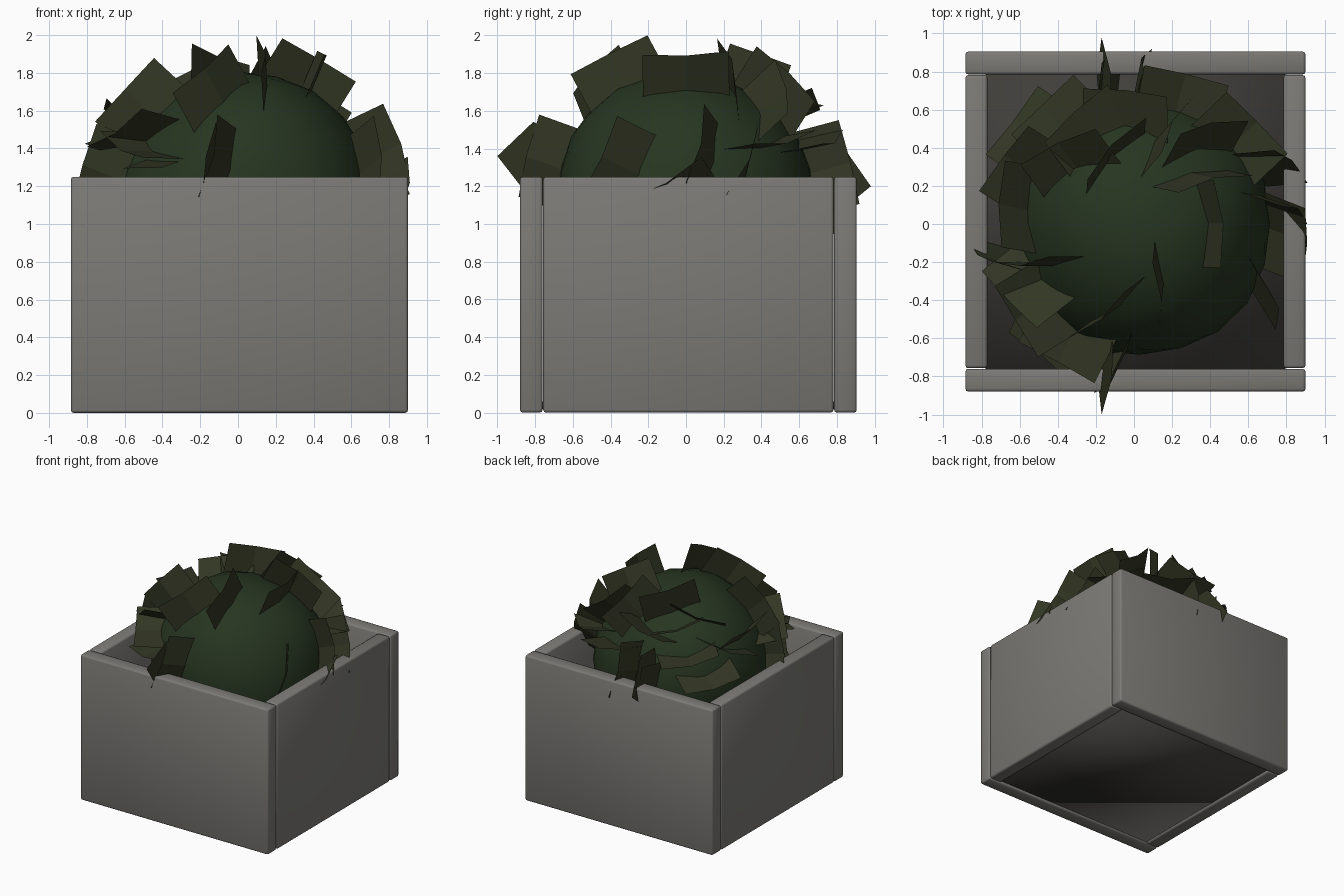
import bpy, bmesh
from math import radians, sin, cos
from mathutils import Vector

if "Cube" in bpy.data.objects:
    bpy.data.objects.remove(bpy.data.objects["Cube"])


def material(name, color):
    m = bpy.data.materials.new(name)
    m.diffuse_color = (*color, 1)
    m.use_nodes = True
    m.node_tree.nodes["Principled BSDF"].inputs["Base Color"].default_value = m.diffuse_color
    return m


def finish(name, bm, mat=None):
    me = bpy.data.meshes.new(name)
    bm.to_mesh(me)
    bm.free()
    ob = bpy.data.objects.new(name, me)
    bpy.context.collection.objects.link(ob)
    if mat:
        me.materials.append(mat)
    return ob


STONE = material("stone", (0.2, 0.195, 0.18))
SOIL = material("soil", (0.055, 0.052, 0.047))


def panel(name, x0, x1, y0, y1, z0, z1, bevel, mat=STONE):
    bm = bmesh.new()
    bmesh.ops.create_cube(bm, size=1)
    for v in bm.verts:
        v.co = Vector((x1 if v.co.x > 0 else x0,
                       y1 if v.co.y > 0 else y0,
                       z1 if v.co.z > 0 else z0))
    if bevel:
        bmesh.ops.bevel(bm, geom=bm.edges[:], offset=bevel, segments=2,
                        profile=0.5, affect='EDGES')
    for f in bm.faces:
        f.smooth = True
    return finish(name, bm, mat)


# Planter: front and back boards run full width, side boards sit between
panel("front_board", -0.885, 0.90, -0.88, -0.76, 0, 1.25, 0.015)
panel("back_board", -0.885, 0.90, 0.785, 0.905, 0, 1.25, 0.015)
panel("left_board", -0.885, -0.77, -0.757, 0.782, 0, 1.25, 0.015)
panel("right_board", 0.785, 0.90, -0.757, 0.782, 0, 1.25, 0.015)
# Dark base slab inside the planter
panel("planter_floor", -0.78, 0.795, -0.77, 0.795, 0.02, 0.06, 0, SOIL)

# Bush core: slightly lumpy smooth ball
CENTRE = Vector((0.03, 0.0, 1.11))
bm = bmesh.new()
bmesh.ops.create_icosphere(bm, subdivisions=3, radius=0.7)
for v in bm.verts:
    c = v.co
    v.co = c * (1 + 0.025 * sin(5 * c.x + 1) * cos(4 * c.y + 3 * c.z)) + CENTRE
for f in bm.faces:
    f.smooth = True
finish("bush_core", bm, material("bush_green", (0.02, 0.036, 0.015)))

# Leaf cards: azimuth, elevation, roll, lean (degrees)
LEAVES = [
    (72, 26, 10, -15), (128, 28, 12, -30), (156, 30, -25, -20), (118, 45, 20, -25),
    (98, 42, -20, -20), (73, 50, 80, 15), (50, 45, 60, -10), (40, 27, 10, -20),
    (24, 14, 60, 20), (8, 20, 75, 25), (0, 62, 5, 5), (36, 58, 70, 25),
    (-28, 15, 70, 30), (-75, 62, 80, 10), (-110, 52, 65, 20), (-100, 16, 80, 15),
    (-122, 20, 10, -30), (-140, 25, -20, -25), (-152, 30, 30, -20), (-166, 12, 70, 30),
    (172, 34, 10, 10), (-160, 42, 80, 15), (103, 4, 75, 20), (89, 14, 85, 10),
    (140, 15, 10, -30), (-5, 4, 30, 30), (140, 52, -30, -25), (-130, 2, 30, -30),
    (110, 60, 30, 15),
]


def leaf(bm, az, el, roll, lean):
    a, e, r, t = map(radians, (az, el, roll, lean))
    out = Vector((cos(e) * cos(a), cos(e) * sin(a), sin(e)))
    side = Vector((-sin(a), cos(a), 0))
    up = out.cross(side)
    u = side * cos(r) + up * sin(r)
    w = out.cross(u)
    v = out * cos(t) + w * sin(t)
    n = u.cross(v)
    rows = []
    for k in (-1, 0, 1):
        fold = n * (0.035 if k == 0 else 0)
        pair = []
        for s in (-1, 1):
            p = CENTRE + out * 0.73 + u * 0.23 * k + v * 0.165 * s + fold
            p = Vector((max(-0.92, min(0.91, p.x)),
                        max(-1.0, min(0.98, p.y)), min(2.0, p.z)))
            pair.append(bm.verts.new(p))
        rows.append(pair)
    for p, q in zip(rows, rows[1:]):
        bm.faces.new((p[0], q[0], q[1], p[1]))


bm = bmesh.new()
for spec in LEAVES:
    leaf(bm, *spec)
# Two longer leaves that reach past the front and back boards
for tip, base in (((-0.17, -1.0, 1.36), (-0.14, -0.62, 1.28)),
                  ((-0.17, 0.98, 1.2), (-0.15, 0.6, 1.3))):
    tip, base = Vector(tip), Vector(base)
    h = Vector((0.03, 0, 0.17))
    bm.faces.new([bm.verts.new(p) for p in
                  (base - h, (tip + base) / 2 - h * 1.2, tip, (tip + base) / 2 + h * 1.3, base + h)])
finish("leaf_cards", bm, material("leaf_olive", (0.032, 0.037, 0.017)))
